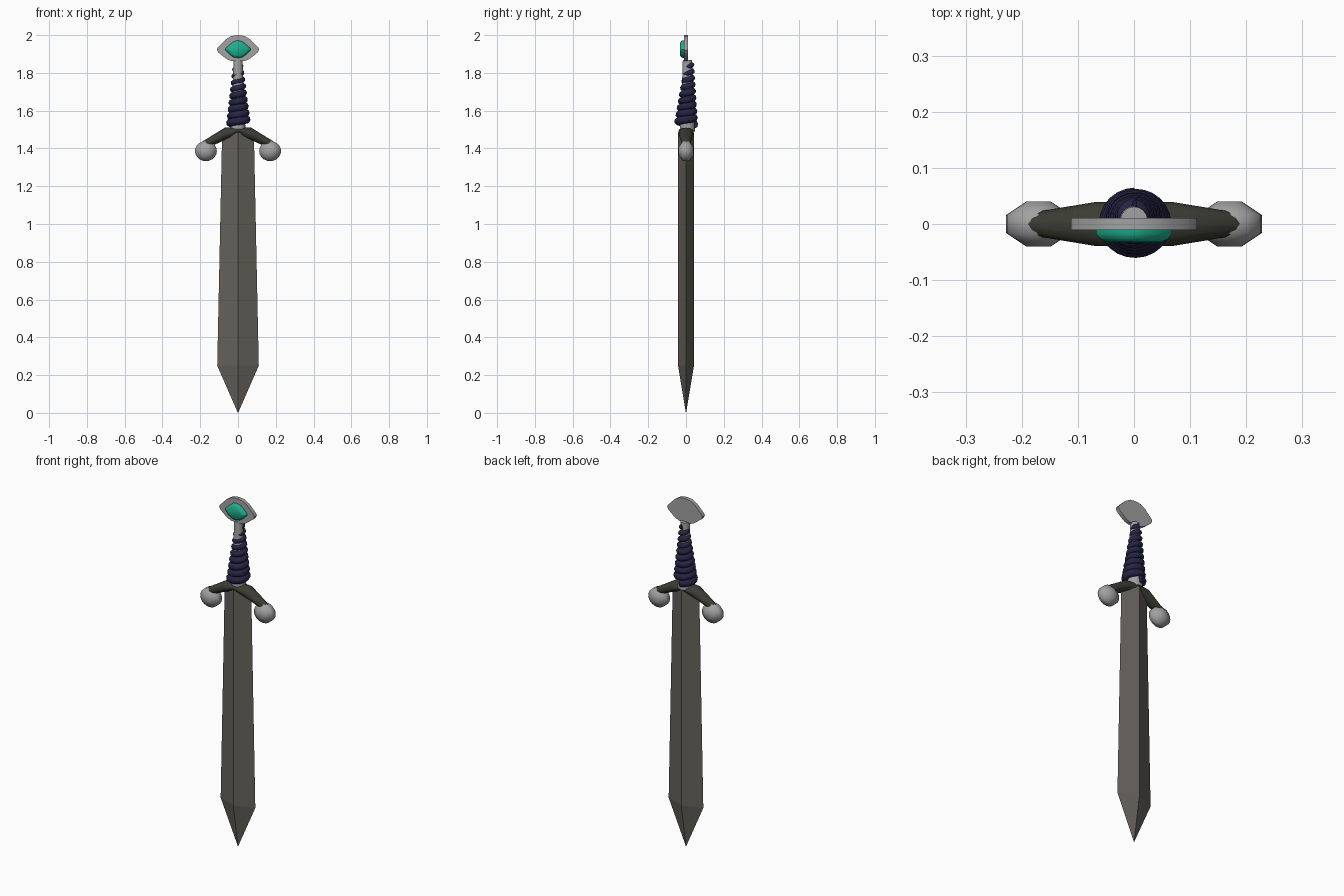
import bpy, bmesh, math

if "Cube" in bpy.data.objects:
    bpy.data.objects.remove(bpy.data.objects["Cube"])


def material(name, rgb):
    m = bpy.data.materials.new(name)
    m.diffuse_color = (*rgb, 1)
    m.use_nodes = True
    m.node_tree.nodes["Principled BSDF"].inputs["Base Color"].default_value = m.diffuse_color
    return m


STEEL = material("dark steel", (0.13, 0.12, 0.105))
SILVER = material("silver", (0.36, 0.36, 0.36))
IRON = material("blackened iron", (0.045, 0.045, 0.035))
LEATHER = material("navy leather", (0.018, 0.018, 0.06))
GREEN = material("green gem", (0.014, 0.42, 0.27))


def loft(name, rings, mat, smooth=None):
    """Skin a list of equal-length rings and cap both ends."""
    bm = bmesh.new()
    vs = [[bm.verts.new(p) for p in r] for r in rings]
    n = len(vs[0])
    for a, b in zip(vs, vs[1:]):
        for i in range(n):
            j = (i + 1) % n
            bm.faces.new((a[i], a[j], b[j], b[i]))
    bm.faces.new(vs[0][::-1])
    bm.faces.new(vs[-1])
    bmesh.ops.remove_doubles(bm, verts=bm.verts, dist=1e-5)
    bmesh.ops.recalc_face_normals(bm, faces=bm.faces)
    me = bpy.data.meshes.new(name)
    bm.to_mesh(me)
    bm.free()
    ob = bpy.data.objects.new(name, me)
    bpy.context.collection.objects.link(ob)
    me.materials.append(mat)
    if smooth:
        bpy.ops.object.select_all(action='DESELECT')
        ob.select_set(True)
        bpy.context.view_layer.objects.active = ob
        bpy.ops.object.shade_smooth_by_angle(angle=math.radians(smooth))
    return ob


def circle(n):
    return [(math.cos(math.tau * i / n), math.sin(math.tau * i / n)) for i in range(n)]


# Blade: diamond section with a ridge on each face
loft("blade", [[(w, 0, z), (0, t, z), (-w, 0, z), (0, -t, z)]
               for z, w, t in ((0, 0.0005, 0.0005), (0.25, 0.11, 0.042), (1.485, 0.084, 0.042))], STEEL)

# Crossguard: drooping tapered bar
half = [(0.0, 1.492, 0.018, 0.041), (0.07, 1.477, 0.033, 0.039), (0.209, 1.403, 0.021, 0.016)]
stations = [(-x, z, h, d) for x, z, h, d in half[:0:-1]] + half
loft("crossguard", [[(x, d * c, z + h * s) for c, s in circle(12)]
                    for x, z, h, d in stations], IRON, 40)

# Guard end knobs: flattened balls turned about the y axis
for side, label in ((-1, "left"), (1, "right")):
    loft(label + "_guard_knob",
         [[(side * 0.17 + r * c, y, 1.386 + 0.92 * r * s) for c, s in circle(20)]
          for y, r in ((-0.04, 0.022), (-0.016, 0.058), (0.016, 0.058), (0.04, 0.022))], SILVER, 80)

# Grip core
loft("grip_core", [[(r * c, 0.007 + r * s, z) for c, s in circle(16)]
                   for z, r in ((1.49, 0.04), (1.80, 0.026), (1.868, 0.024))], SILVER, 40)

# Leather wrap: tapering spiral cord
TURNS, STEP = 9, 24
N = TURNS * STEP
cu = bpy.data.curves.new("wrap_path", 'CURVE')
cu.dimensions = '3D'
cu.bevel_depth = 1.0
cu.bevel_resolution = 2
cu.use_fill_caps = True
sp = cu.splines.new('POLY')
sp.points.add(N)
for i, p in enumerate(sp.points):
    t = i / N
    a = math.tau * i / STEP + math.pi / 2
    r = 0.043 - 0.029 * t
    p.co = (0.003 * (1 - t) + r * 1.05 * math.cos(a), 0.017 * t + r * math.sin(a), 1.527 + 0.317 * t, 1)
    p.radius = 0.022 - 0.009 * t
tmp = bpy.data.objects.new("wrap_path", cu)
bpy.context.collection.objects.link(tmp)
dg = bpy.context.evaluated_depsgraph_get()
me = bpy.data.meshes.new_from_object(tmp.evaluated_get(dg))
bpy.data.objects.remove(tmp)
wrap = bpy.data.objects.new("grip_wrap", me)
bpy.context.collection.objects.link(wrap)
me.materials.clear()
me.materials.append(LEATHER)
me.polygons.foreach_set("use_smooth", [True] * len(me.polygons))

# Pommel plate and gem: eye-shaped outlines
right = [(0, 2.0), (0.035, 1.995), (0.065, 1.977), (0.09, 1.952), (0.108, 1.933), (0.112, 1.922),
         (0.104, 1.908), (0.08, 1.888), (0.055, 1.870), (0.035, 1.863), (0, 1.861)]
plate = right + [(-x, z) for x, z in right[-2:0:-1]]
loft("pommel_plate", [[(x, y, z) for x, z in plate] for y in (-0.011, 0.011)], SILVER, 40)

gem_right = [(0, 0.047), (0.022, 0.042), (0.045, 0.024), (0.064, 0.007), (0.068, 0),
             (0.062, -0.01), (0.042, -0.03), (0.022, -0.043), (0, -0.046)]
gem = gem_right + [(-x, z) for x, z in gem_right[-2:0:-1]]
loft("pommel_gem", [[(x * k, y, 1.925 + z * k) for x, z in gem]
                    for y, k in ((-0.005, 1), (-0.017, 1), (-0.026, 0.9), (-0.032, 0.72))], GREEN, 50)
